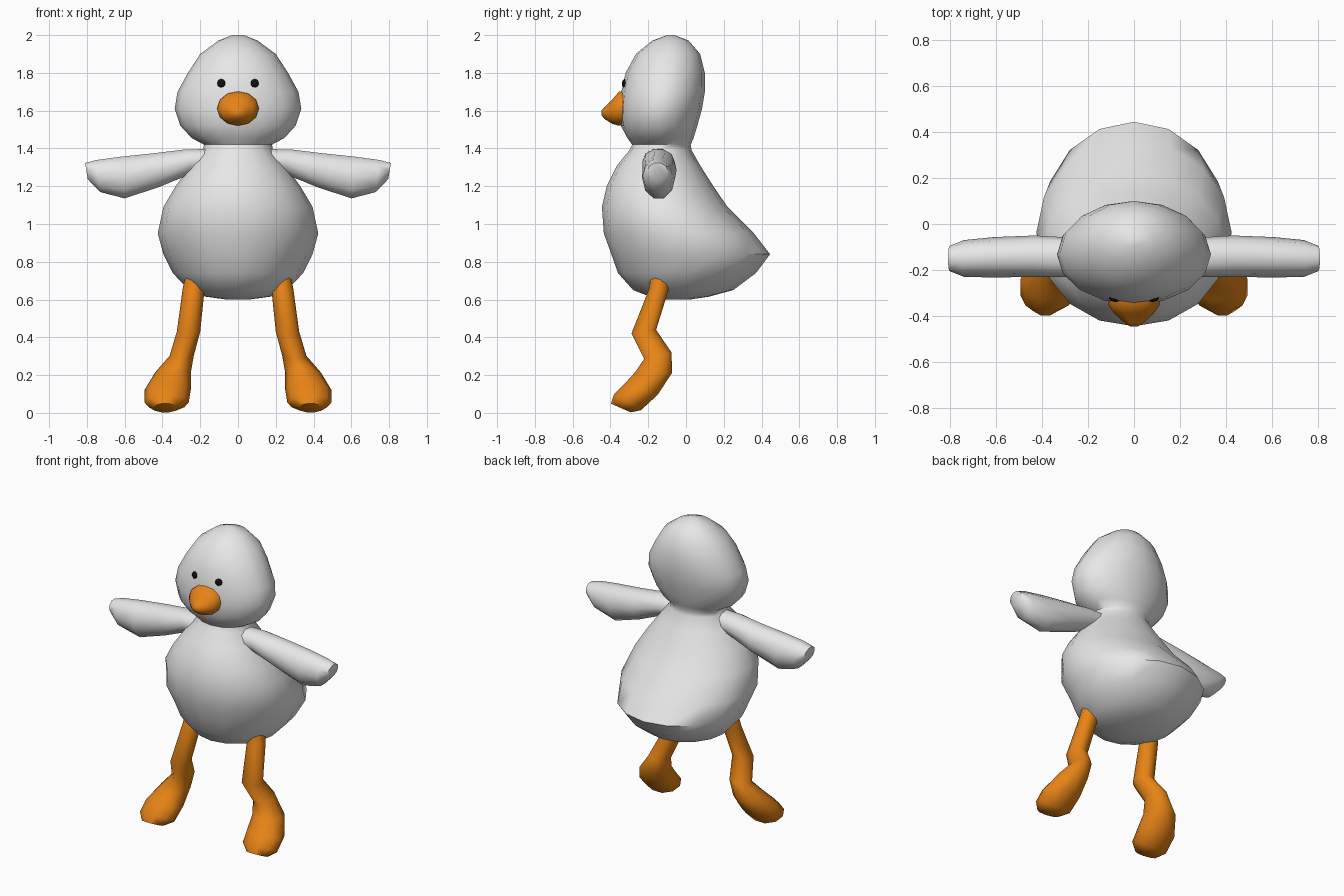
import bpy, bmesh, math
from mathutils import Vector

if "Cube" in bpy.data.objects:
    bpy.data.objects.remove(bpy.data.objects["Cube"])


def material(name, rgb):
    m = bpy.data.materials.new(name)
    m.diffuse_color = (*rgb, 1)
    m.use_nodes = True
    m.node_tree.nodes["Principled BSDF"].inputs["Base Color"].default_value = m.diffuse_color
    return m


WHITE = material("soft_white", (0.8, 0.8, 0.8))
ORANGE = material("orange", (0.8, 0.23, 0.008))
BLACK = material("black", (0.005, 0.005, 0.005))


def loft(name, sections, sides, mat, angle=60):
    """Skin elliptical sections (centre, half axis u, half axis v), capped at both ends."""
    bm = bmesh.new()
    rings = []
    for c, u, v in sections:
        ring = []
        for i in range(sides):
            t = 2 * math.pi * i / sides
            ring.append(bm.verts.new(Vector(c) + Vector(u) * math.cos(t) + Vector(v) * math.sin(t)))
        rings.append(ring)
    for a, b in zip(rings, rings[1:]):
        for i in range(sides):
            j = (i + 1) % sides
            bm.faces.new((a[i], a[j], b[j], b[i]))
    bm.faces.new(rings[0][::-1])
    bm.faces.new(rings[-1])
    bmesh.ops.recalc_face_normals(bm, faces=bm.faces)
    me = bpy.data.meshes.new(name)
    bm.to_mesh(me)
    bm.free()
    me.materials.append(mat)
    ob = bpy.data.objects.new(name, me)
    bpy.context.collection.objects.link(ob)
    bpy.ops.object.select_all(action='DESELECT')
    ob.select_set(True)
    bpy.context.view_layer.objects.active = ob
    bpy.ops.object.shade_smooth_by_angle(angle=math.radians(angle))
    return ob


def side_section(x, half_width, front, back):
    """Section spanning two (y, z) points, with a half width along x."""
    a, b = Vector((x, *front)), Vector((x, *back))
    return (a + b) / 2, (half_width, 0, 0), (b - a) / 2


# Body and head in one skin: z, front y, back y, half width
torso = [
    (0.60, -0.10, 0.02, 0.06), (0.615, -0.19, 0.12, 0.17), (0.65, -0.28, 0.25, 0.26),
    (0.74, -0.36, 0.37, 0.345), (0.84, -0.395, 0.445, 0.395), (0.95, -0.435, 0.36, 0.425),
    (1.09, -0.445, 0.22, 0.395), (1.20, -0.42, 0.145, 0.33), (1.31, -0.365, 0.075, 0.25),
    (1.39, -0.30, 0.03, 0.185), (1.42, -0.285, 0.025, 0.18), (1.455, -0.31, 0.04, 0.245),
    (1.52, -0.345, 0.06, 0.305), (1.61, -0.35, 0.085, 0.335), (1.70, -0.342, 0.10, 0.32),
    (1.80, -0.32, 0.10, 0.265), (1.90, -0.265, 0.075, 0.20), (1.97, -0.18, 0.015, 0.105),
    (2.00, -0.10, -0.06, 0.03),
]
loft("body_and_head", [side_section(0, w, (f, z), (b, z)) for z, f, b, w in torso], 16, WHITE)

# Beak: y, half width, bottom z, top z
beak = [(-0.32, 0.11, 1.525, 1.705), (-0.355, 0.11, 1.52, 1.70), (-0.39, 0.085, 1.53, 1.66),
        (-0.43, 0.042, 1.555, 1.62), (-0.447, 0.015, 1.575, 1.602)]
loft("beak", [side_section(0, w, (y, b), (y, t)) for y, w, b, t in beak], 12, ORANGE)

# Wing: top x, top z, bottom x, bottom z, centre y, half depth
wing = [(0.12, 1.40, 0.10, 1.28, -0.15, 0.08), (0.28, 1.398, 0.24, 1.265, -0.145, 0.085),
        (0.44, 1.38, 0.42, 1.19, -0.14, 0.09), (0.62, 1.362, 0.60, 1.13, -0.145, 0.088),
        (0.75, 1.343, 0.73, 1.165, -0.15, 0.08), (0.81, 1.325, 0.795, 1.235, -0.15, 0.055)]

# Leg and foot: x, half width, front (y, z), back (y, z)
leg = [(0.225, 0.055, (-0.19, 0.72), (-0.08, 0.72)), (0.235, 0.058, (-0.197, 0.66), (-0.09, 0.65)),
       (0.262, 0.062, (-0.292, 0.42), (-0.155, 0.44)), (0.298, 0.064, (-0.225, 0.285), (-0.072, 0.32)),
       (0.345, 0.095, (-0.275, 0.215), (-0.07, 0.21)), (0.372, 0.122, (-0.335, 0.15), (-0.145, 0.095)),
       (0.378, 0.117, (-0.385, 0.10), (-0.235, 0.012)), (0.385, 0.07, (-0.40, 0.05), (-0.29, 0.002))]

for side, s in (("right", 1), ("left", -1)):
    sections = []
    for tx, tz, bx, bz, y, d in wing:
        top, bottom = Vector((s * tx, y, tz)), Vector((s * bx, y, bz))
        sections.append(((top + bottom) / 2, (0, d, 0), (top - bottom) / 2))
    loft(side + "_wing", sections, 10, WHITE)
    loft(side + "_leg", [side_section(s * x, w, f, b) for x, w, f, b in leg], 10, ORANGE)
    # Flat round eye, tilted to lie on the curved face
    out = Vector((s * 0.30, -1, 0.15)).normalized()
    u = Vector((-out.y, out.x, 0)).normalized() * 0.022
    v = out.cross(u.normalized()) * 0.022
    eye = Vector((s * 0.088, -0.327, 1.745))
    loft(side + "_eye", [(eye + out * d, u * k, v * k) for d, k in ((0, 1), (0.004, 1), (0.009, 0.6))],
         12, BLACK)
